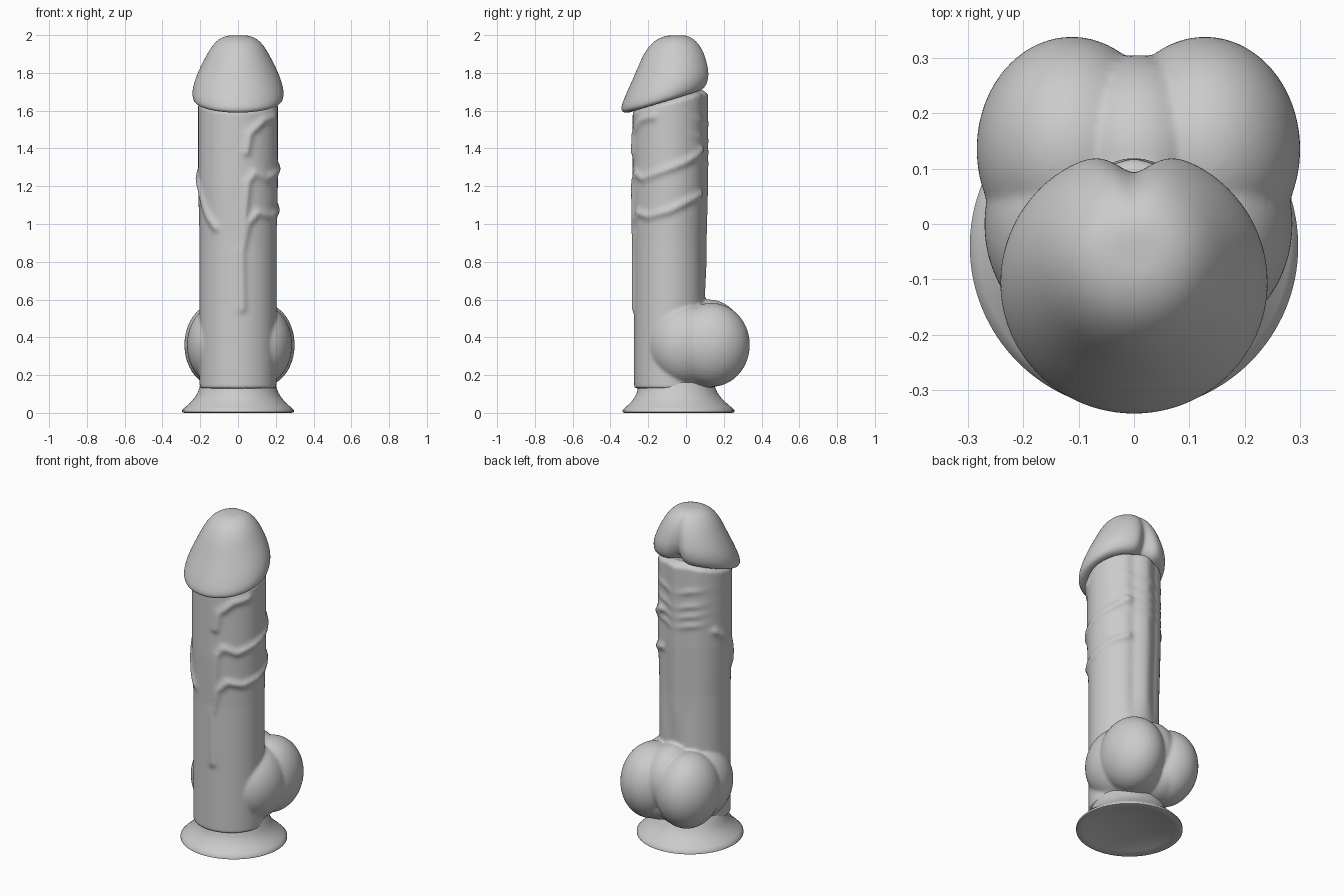
import bpy, bmesh, math
from mathutils import Vector, Matrix

if "Cube" in bpy.data.objects:
    bpy.data.objects.remove(bpy.data.objects["Cube"])

SEG = 128
ANGLES = [math.radians(-270 + 360 * i / SEG) for i in range(SEG)]


def gauss(d, w):
    return math.exp(-(d / w) ** 2)


def loft(bm, rings):
    """Skin a stack of closed rings and cap both ends."""
    vr = [[bm.verts.new(p) for p in r] for r in rings]
    for a, b in zip(vr, vr[1:]):
        n = len(a)
        for i in range(n):
            j = (i + 1) % n
            bm.faces.new((a[i], a[j], b[j], b[i]))
    for r, flip in ((vr[0], True), (vr[-1], False)):
        c = bm.verts.new(sum((v.co for v in r), Vector()) / len(r))
        for i in range(len(r)):
            j = (i + 1) % len(r)
            bm.faces.new((c, r[j], r[i]) if flip else (c, r[i], r[j]))


def finish(name, bm):
    bmesh.ops.recalc_face_normals(bm, faces=bm.faces)
    me = bpy.data.meshes.new(name)
    bm.to_mesh(me)
    bm.free()
    ob = bpy.data.objects.new(name, me)
    bpy.context.collection.objects.link(ob)
    for p in me.polygons:
        p.use_smooth = True
    return ob


# Raised surface lines on the shaft: (angle in degrees, height)
VEINS = [
    [(-82, .92), (-80, 1.08), (-76, 1.22), (-66, 1.27), (-45, 1.24), (-10, 1.28), (28, 1.33), (60, 1.39)],
    [(-84, .55), (-85, .85), (-76, 1.0), (-60, 1.06), (-35, 1.04), (0, 1.07), (30, 1.12), (60, 1.16)],
    [(-78, 1.38), (-73, 1.48), (-50, 1.55), (-25, 1.57)],
    [(-125, .98), (-140, 1.04), (-165, 1.2), (-205, 1.3)],
]
SEGS = [(Vector((.2 * math.radians(a[0]), a[1])), Vector((.2 * math.radians(b[0]), b[1])))
        for v in VEINS for a, b in zip(v, v[1:])]


def bump(t, z):
    """Surface relief of the shaft at angle t and height z."""
    p = Vector((.2 * t, z))
    best = 1.0
    for a, b in SEGS:
        ab = b - a
        k = max(0, min(1, (p - a).dot(ab) / ab.length_squared))
        best = min(best, (p - a - ab * k).length)
    h = .015 * gauss(best, .02)
    if math.sin(t) > 0:
        # underside ridge with a groove on each side, and short folds
        x = abs(.2 * math.cos(t))
        fade = min(1, max(0, (z - .6) / .2))
        h += fade * (.010 * gauss(x, .035) - .008 * gauss(x - .075, .025))
        for zf in (1.33, 1.39, 1.45, 1.54):
            h += .009 * gauss(z - zf - .2 * (x - .06), .016) * gauss(x - .08, .06)
    return h


# Shaft, with the rounded lobes at its foot blended in by remeshing
bm = bmesh.new()
rings = []
LEVELS = 170
for i in range(LEVELS + 4):
    z = .13 + 1.51 * min(i, LEVELS) / LEVELS
    shrink = 1 - .06 * max(0, i - LEVELS)
    grow = .008 * min(1, max(0, (z - .9) / .3))
    tilt = .26 * max(0, (z - 1.3) / .34)
    lift = .008 * max(0, i - LEVELS)
    ring = []
    for t in ANGLES:
        zz = z + lift + tilt * .19 * math.sin(t)
        h = bump(t, zz)
        ring.append(((.203 + grow + h) * shrink * math.cos(t),
                     -.0875 + (.187 + grow + h) * shrink * math.sin(t), zz))
    rings.append(ring)
loft(bm, rings)

LOBES = [((.12, .135, .36), (.172, .203, .222)),
         ((.11, .0, .36), (.168, .20, .215)),
         ((.0, .12, .40), (.15, .185, .20)),
         ((.075, .09, .27), (.155, .19, .14))]
for side in (-1, 1):
    for (cx, cy, cz), r in LOBES:
        m = Matrix.Translation((side * cx + .008, cy, cz)) @ Matrix.Diagonal((*r, 1))
        bmesh.ops.create_uvsphere(bm, u_segments=48, v_segments=32, radius=1, matrix=m)
shaft = finish("shaft_and_lobes", bm)
rm = shaft.modifiers.new("Blend", 'REMESH')
rm.mode = 'VOXEL'
rm.voxel_size = .009
rm.use_smooth_shade = True
sm = shaft.modifiers.new("Soften", 'SMOOTH')
sm.factor = .5
sm.iterations = 6

# Head: tilted rings (front y, front z, back y, back z, half width, notch depth)
HEAD = [(-.22, 1.62, .04, 1.70, .16, .15), (-.29, 1.59, .08, 1.705, .212, .2),
        (-.335, 1.587, .11, 1.72, .234, .22), (-.345, 1.61, .128, 1.745, .242, .22),
        (-.335, 1.645, .135, 1.785, .240, .2), (-.312, 1.70, .132, 1.82, .228, .17),
        (-.28, 1.77, .118, 1.87, .203, .13), (-.25, 1.84, .10, 1.915, .174, .1),
        (-.22, 1.91, .07, 1.96, .143, .07), (-.17, 1.972, .03, 1.99, .102, .04),
        (-.11, 1.997, -.01, 2.0, .055, 0)]
bm = bmesh.new()
rings = []
for k, (yf, zf, yb, zb, rx, notch) in enumerate(HEAD):
    ring = []
    for t in ANGLES:
        g = gauss(math.cos(t), .2) if math.sin(t) > 0 else 0
        s = 1 - notch * g
        ring.append((rx * math.cos(t) * s,
                     (yf + yb) / 2 + (yb - yf) / 2 * math.sin(t) * s,
                     (zf + zb) / 2 + (zb - zf) / 2 * math.sin(t) + .04 * g * max(0, 1 - k / 5)))
    rings.append(ring)
loft(bm, rings)
head = finish("head", bm)
head.modifiers.new("Round", 'SUBSURF').levels = 2
head.modifiers["Round"].render_levels = 2

# Flared suction base with a hollow underside
BASE = [(.06, .04), (.16, .028), (.25, .01), (.285, .0), (.296, .004), (.296, .014), (.28, .03), (.255, .052),
        (.23, .08), (.212, .11), (.203, .14), (.19, .17)]
bm = bmesh.new()
loft(bm, [[(r * math.cos(t), -.04 - .12 * max(0, z - .05) + r * math.sin(t), z) for t in ANGLES]
          for r, z in BASE])
base = finish("suction_base", bm)
bpy.context.view_layer.objects.active = base
base.select_set(True)
bpy.ops.object.shade_smooth_by_angle(angle=math.radians(50))
